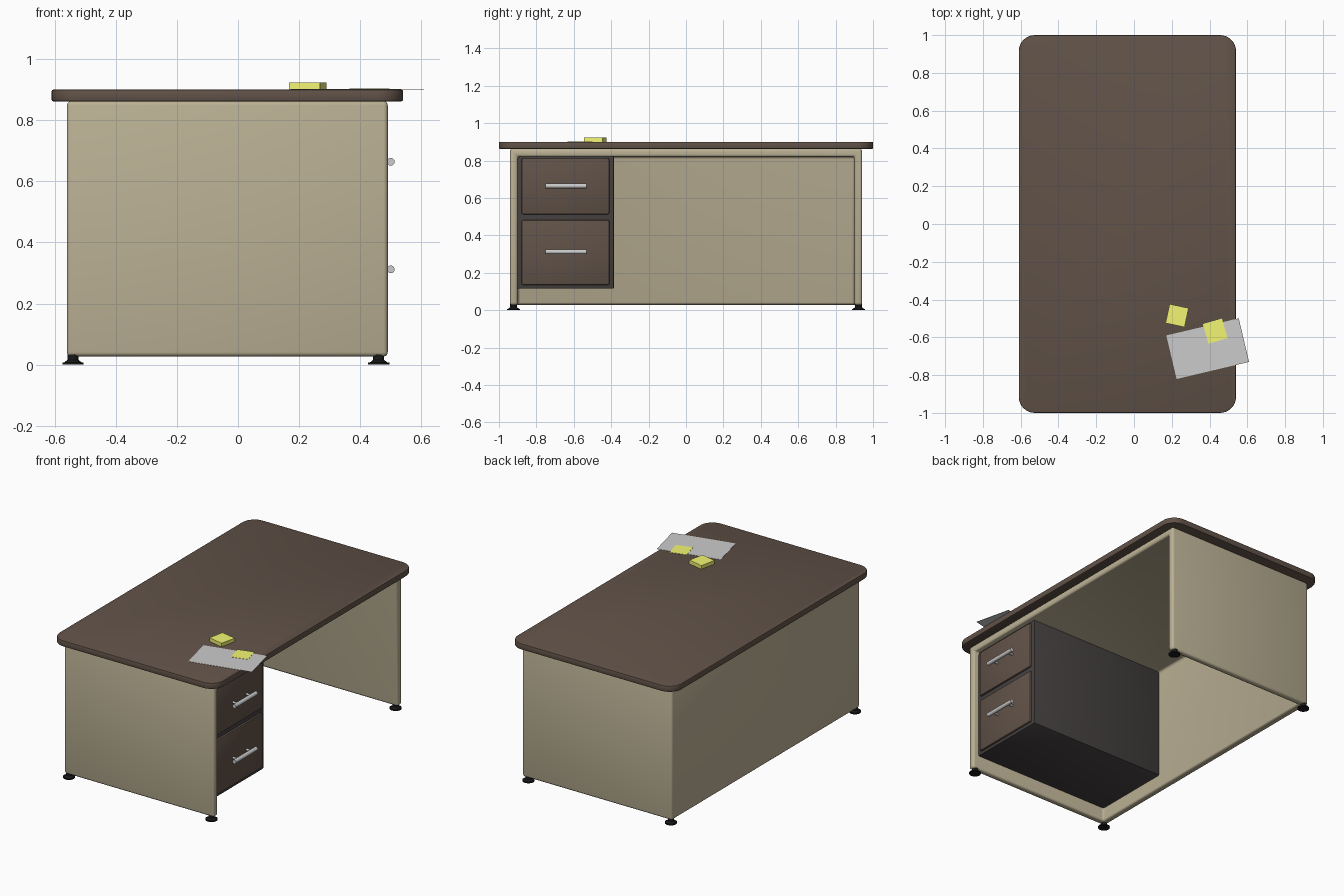
import bpy, bmesh, math
from mathutils import Matrix

if "Cube" in bpy.data.objects:
    bpy.data.objects.remove(bpy.data.objects["Cube"])


def material(name, r, g, b):
    m = bpy.data.materials.new(name)
    m.diffuse_color = (r, g, b, 1)
    m.use_nodes = True
    m.node_tree.nodes["Principled BSDF"].inputs["Base Color"].default_value = m.diffuse_color
    return m


BROWN = material("brown", 0.12, 0.085, 0.065)
BEIGE = material("beige", 0.50, 0.44, 0.30)
DARK = material("dark_grey", 0.06, 0.052, 0.052)
BLACK = material("black", 0.01, 0.01, 0.01)
METAL = material("metal", 0.65, 0.65, 0.67)
PAPER = material("paper", 0.8, 0.8, 0.8)
YELLOW = material("yellow", 0.9, 0.92, 0.17)


def finish(bm, name, mat, bevel=0, segments=2, smooth=True, angle=40):
    bmesh.ops.recalc_face_normals(bm, faces=bm.faces)
    if bevel:
        sharp = [e for e in bm.edges if e.calc_face_angle(0) > math.radians(60)]
        bmesh.ops.bevel(bm, geom=sharp, offset=bevel, segments=segments,
                        profile=0.5, affect='EDGES', clamp_overlap=True)
    mesh = bpy.data.meshes.new(name)
    bm.to_mesh(mesh)
    bm.free()
    ob = bpy.data.objects.new(name, mesh)
    bpy.context.collection.objects.link(ob)
    mesh.materials.append(mat)
    if smooth:
        bpy.ops.object.select_all(action='DESELECT')
        ob.select_set(True)
        bpy.context.view_layer.objects.active = ob
        bpy.ops.object.shade_smooth_by_angle(angle=math.radians(angle))
    return ob


def add_box(bm, lo, hi, turn=0):
    size = [b - a for a, b in zip(lo, hi)]
    mid = [(a + b) / 2 for a, b in zip(lo, hi)]
    mat = (Matrix.Translation(mid) @ Matrix.Rotation(math.radians(turn), 4, 'Z')
           @ Matrix.Diagonal((*size, 1)))
    bmesh.ops.create_cube(bm, size=1, matrix=mat)


def box(name, lo, hi, mat, bevel=0, segments=2, turn=0):
    bm = bmesh.new()
    add_box(bm, lo, hi, turn)
    return finish(bm, name, mat, bevel, segments, smooth=bevel > 0)


def add_rod(bm, mid, r1, r2, length, axis='Z', sides=24):
    rot = {'Z': Matrix(), 'X': Matrix.Rotation(math.pi / 2, 4, 'Y'),
           'Y': Matrix.Rotation(math.pi / 2, 4, 'X')}[axis]
    bmesh.ops.create_cone(bm, cap_ends=True, segments=sides, radius1=r1, radius2=r2,
                          depth=length, matrix=Matrix.Translation(mid) @ rot)


# Table top: rounded rectangle, extruded, with softened rims
bm = bmesh.new()
R, X0, X1, Y = 0.085, -0.61, 0.54, 1.0
outline = []
corners = ((X1 - R, Y - R), (X0 + R, Y - R), (X0 + R, R - Y), (X1 - R, R - Y))
for k, (cx, cy) in enumerate(corners):
    for i in range(9):
        a = math.pi / 2 * (k + i / 8)
        outline.append(bm.verts.new((cx + R * math.cos(a), cy + R * math.sin(a), 0.862)))
face = bm.faces.new(outline)
ext = bmesh.ops.extrude_face_region(bm, geom=[face])
bmesh.ops.translate(bm, vec=(0, 0, 0.038),
                    verts=[v for v in ext["geom"] if isinstance(v, bmesh.types.BMVert)])
finish(bm, "table_top", BROWN, bevel=0.005)

# Body shell: a box open at the knee side and below, thickened inward
bm = bmesh.new()
add_box(bm, (-0.56, -0.942, 0.027), (0.49, 0.942, 0.863))
bm.normal_update()
bmesh.ops.delete(bm, geom=[f for f in bm.faces if f.normal.x > 0.9 or f.normal.z < -0.9],
                 context='FACES')
shell = finish(bm, "body_shell", BEIGE, smooth=False)
solid = shell.modifiers.new("thickness", 'SOLIDIFY')
solid.thickness = 0.042
solid.offset = -1
solid.use_even_offset = True
bev = shell.modifiers.new("soft_edges", 'BEVEL')
bev.width = 0.014
bev.segments = 3
shell.data.shade_smooth()

# Feet: flat pad, cone and stem at each corner
for x, side in ((-0.54, "back"), (0.46, "knee_side")):
    for y, end in ((-0.922, "left"), (0.922, "right")):
        bm = bmesh.new()
        add_rod(bm, (x, y, 0.0035), 0.035, 0.035, 0.007)
        add_rod(bm, (x, y, 0.012), 0.03, 0.016, 0.012)
        add_rod(bm, (x, y, 0.025), 0.018, 0.018, 0.02)
        finish(bm, f"foot_{side}_{end}", BLACK)

# Drawer cabinet with two drawers and bar handles
box("drawer_cabinet", (-0.525, -0.905, 0.115), (0.45, -0.385, 0.825), DARK, 0.006)
for name, z0, z1, zh in (("upper", 0.512, 0.812, 0.664), ("lower", 0.135, 0.482, 0.312)):
    box(f"{name}_drawer", (0.42, -0.88, z0), (0.462, -0.41, z1), BROWN, 0.009)
    bm = bmesh.new()
    add_rod(bm, (0.5, -0.642, zh), 0.0125, 0.0125, 0.22, 'Y')
    for y in (-0.71, -0.574):
        add_rod(bm, (0.479, y, zh), 0.007, 0.007, 0.04, 'X', 16)
    finish(bm, f"{name}_drawer_handle", METAL)

# Paper sheet and sticky notes on the top
box("paper_sheet", (0.193, -0.7785, 0.9005), (0.587, -0.5415, 0.902), PAPER, turn=13.3)
box("sticky_note", (0.3775, -0.621, 0.9025), (0.4825, -0.513, 0.904), YELLOW, turn=16)
box("sticky_note_pad", (0.1765, -0.5365, 0.9), (0.2795, -0.4335, 0.923), YELLOW, turn=-12)
